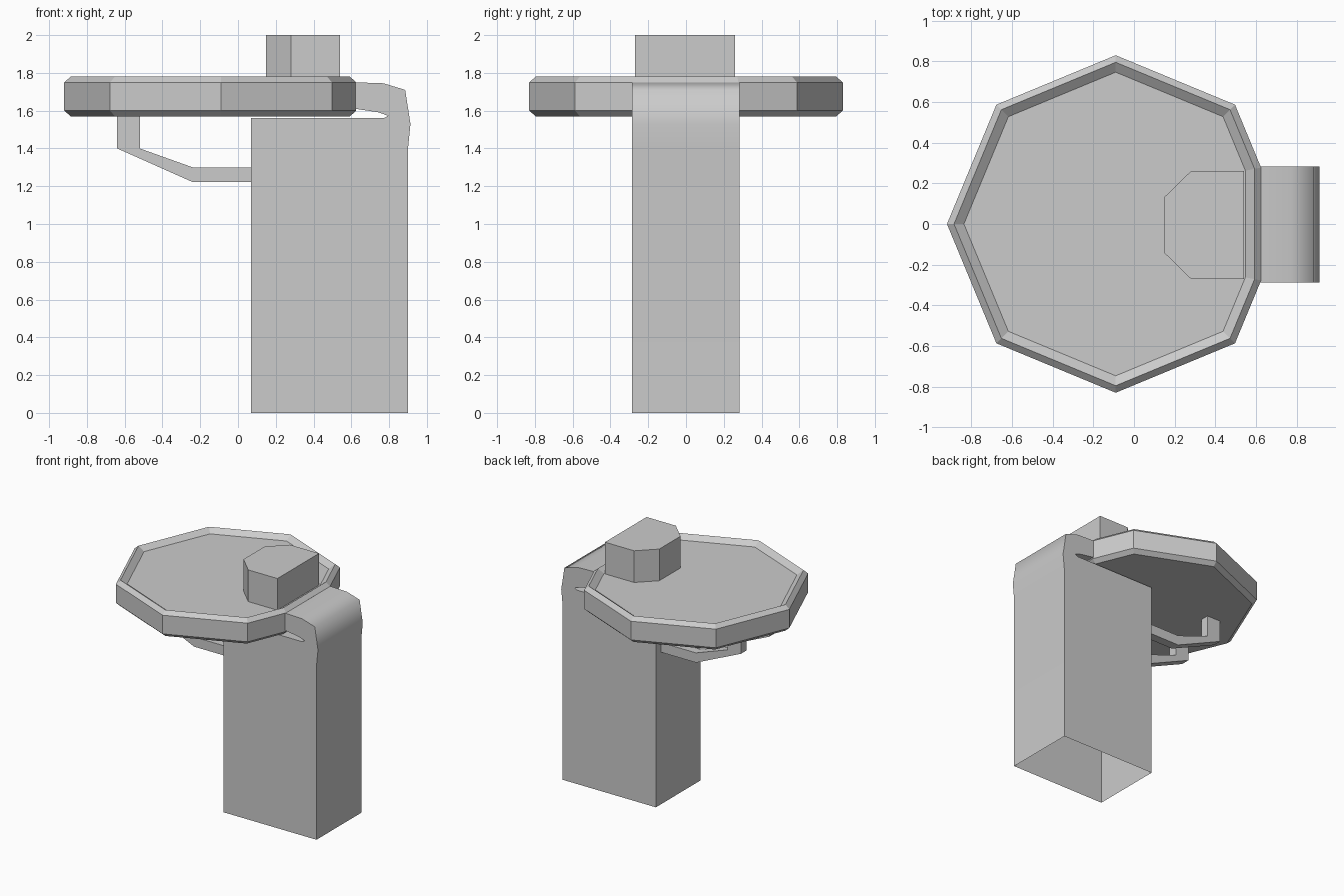
import bpy, bmesh, math

if "Cube" in bpy.data.objects:
    bpy.data.objects.remove(bpy.data.objects["Cube"])


def make_object(name, bm):
    bmesh.ops.recalc_face_normals(bm, faces=bm.faces)
    mesh = bpy.data.meshes.new(name)
    bm.to_mesh(mesh)
    bm.free()
    obj = bpy.data.objects.new(name, mesh)
    bpy.context.collection.objects.link(obj)
    return obj


def extrude_profile(name, points, offset, direction, drop=None):
    """Extrude a closed outline; drop(face centre) marks open faces."""
    bm = bmesh.new()
    face = bm.faces.new([bm.verts.new(p) for p in points])
    out = bmesh.ops.extrude_face_region(bm, geom=[face], use_keep_orig=True)
    moved = [g for g in out["geom"] if isinstance(g, bmesh.types.BMVert)]
    bmesh.ops.translate(bm, verts=moved, vec=[c * offset for c in direction])
    bmesh.ops.recalc_face_normals(bm, faces=bm.faces)
    if drop:
        hidden = [f for f in bm.faces if drop(f.calc_center_median())]
        bmesh.ops.delete(bm, geom=hidden, context="FACES")
    return make_object(name, bm)


# Pedestal with the neck that curls over to the tray; open underneath
side = [(0.07, 0), (0.90, 0), (0.90, 1.40), (0.913, 1.53), (0.885, 1.71),
        (0.77, 1.745), (0.62, 1.75), (0.62, 1.61), (0.74, 1.592),
        (0.795, 1.573), (0.77, 1.56), (0.07, 1.56)]
pedestal = extrude_profile("pedestal", [(x, -0.287, z) for x, z in side],
                           0.57, (0, 1, 0), lambda c: c.z < 0.01)
bpy.context.view_layer.objects.active = pedestal
pedestal.select_set(True)
bpy.ops.object.shade_smooth_by_angle(angle=math.radians(70))
pedestal.select_set(False)


# Tray: octagon with its rear corner cut flat against the neck
def tray_ring(bm, inset, z):
    cx = -0.09
    r = 0.83 - inset / math.cos(math.pi / 8)
    pts = [(cx + r * math.cos(k * math.pi / 4), r * math.sin(k * math.pi / 4))
           for k in range(1, 8)]
    cut_x = 0.625 - inset
    x0, y0 = pts[0]
    y_cut = y0 * (cx + r - cut_x) / (cx + r - x0)
    pts = [(cut_x, y_cut)] + pts + [(cut_x, -y_cut)]
    return [bm.verts.new((x, y, z)) for x, y in pts]


bm = bmesh.new()
rings = [tray_ring(bm, i, z) for i, z in
         [(0.032, 1.57), (0, 1.60), (0, 1.75), (0.032, 1.78), (0.077, 1.745)]]
for low, high in zip(rings, rings[1:]):
    n = len(low)
    for k in range(n):
        bm.faces.new((low[k], low[(k + 1) % n], high[(k + 1) % n], high[k]))
bm.faces.new(rings[0])
bm.faces.new(rings[-1])
make_object("tray", bm)

# Chamfered block standing on the tray
block = [(0.54, -0.27), (0.54, 0.26), (0.28, 0.26), (0.147, 0.13),
         (0.147, -0.14), (0.28, -0.27)]
extrude_profile("tray_block", [(x, y, 1.745) for x, y in block],
                0.255, (0, 0, 1))

# Pair of bent struts bracing the tray from the pedestal
strut = [(-0.64, 1.575), (-0.64, 1.40), (-0.24, 1.222), (0.08, 1.222),
         (0.08, 1.30), (-0.24, 1.30), (-0.52, 1.40), (-0.52, 1.575)]
for label, sign in (("left", -1), ("right", 1)):
    extrude_profile("strut_" + label, [(x, sign * 0.145, z) for x, z in strut],
                    sign * 0.07, (0, 1, 0))
